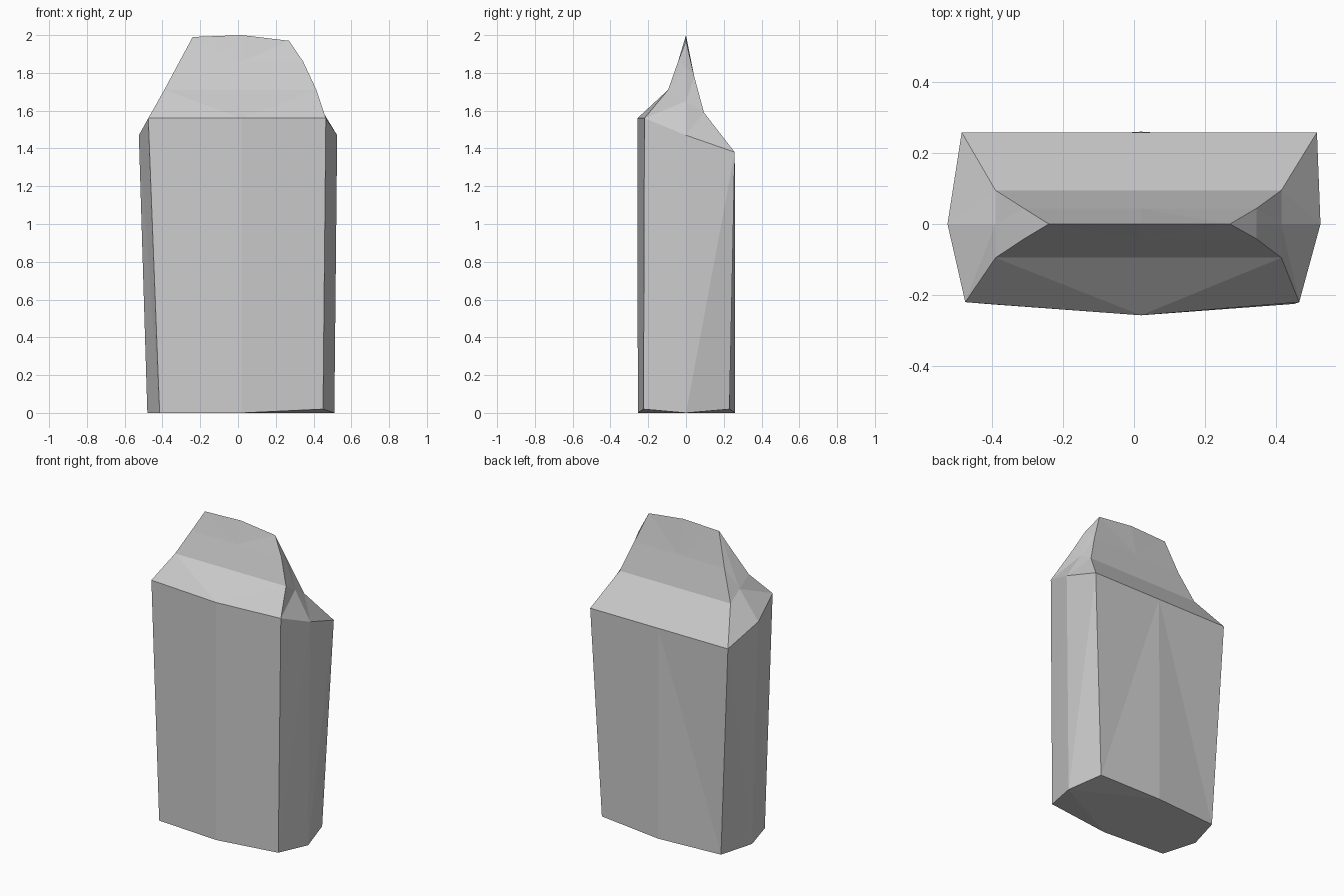
import bpy
import bmesh

cube = bpy.data.objects.get("Cube")
if cube:
    bpy.data.objects.remove(cube, do_unlink=True)


def make_material(name, shade):
    mat = bpy.data.materials.new(name)
    mat.use_nodes = True
    colour = (shade, shade, shade, 1)
    mat.diffuse_color = colour
    mat.node_tree.nodes["Principled BSDF"].inputs["Base Color"].default_value = colour
    return mat


def ring(front_x, side_x, back_x, front_y, back_y, front_z, side_z, back_z, bulge=0):
    """Eight-point cross-section; each x pair is (right, left), each z is per side."""
    fr, fl = front_x
    sr, sl = side_x
    br, bl = back_x
    middle = 0.02
    return [
        (middle, front_y - bulge, front_z[1]),
        (fl, front_y, front_z[2]),
        (sl, 0, side_z),
        (bl, back_y, back_z[2]),
        (middle, back_y + bulge, back_z[1]),
        (br, back_y, back_z[0]),
        (sr, 0, side_z),
        (fr, front_y, front_z[0]),
    ]


def level(z):
    return (z, z, z)


bottom_z = (0, 0, 0.02)
tip_z = (1.99, 2.0, 1.97)
tip_x = (-0.24, 0.27)
neck_x = (-0.39, 0.415)
upper_x = (-0.31, 0.345)

# Stacked sections from the base, over the shoulder, to the thin top edge
sections = [
    ring((-0.415, 0.45), (-0.48, 0.51), (-0.415, 0.45), -0.225, 0.23,
         bottom_z, 0, bottom_z, bulge=0.03),
    ring((-0.475, 0.465), (-0.525, 0.525), (-0.485, 0.515), -0.22, 0.258,
         level(1.56), 1.47, level(1.38)),
    ring(neck_x, neck_x, neck_x, -0.095, 0.095, level(1.71), 1.65, level(1.59)),
    ring(upper_x, upper_x, upper_x, -0.042, 0.044, level(1.86), 1.83, level(1.78)),
    ring(tip_x, tip_x, tip_x, 0, 0, tip_z, 1.98, tip_z),
]
# The front of the shoulder bows out slightly at its middle
x, y, z = sections[1][0]
sections[1][0] = (x, y - 0.037, z)
# All side points of the top edge meet at its two ends
top = sections[-1]
top[2], top[6] = top[1], top[7]

bm = bmesh.new()
rows = [[bm.verts.new(p) for p in points] for points in sections]
for low, high in zip(rows, rows[1:]):
    for i in range(len(low)):
        j = (i + 1) % len(low)
        bm.faces.new((low[i], low[j], high[j], high[i]))
bm.faces.new(reversed(rows[0]))
bmesh.ops.remove_doubles(bm, verts=bm.verts, dist=0.0005)
bmesh.ops.triangulate(bm, faces=bm.faces)
bmesh.ops.recalc_face_normals(bm, faces=bm.faces)

mesh = bpy.data.meshes.new("stone_slab")
bm.to_mesh(mesh)
bm.free()
mesh.materials.append(make_material("light grey", 0.6))
slab = bpy.data.objects.new("stone_slab", mesh)
bpy.context.collection.objects.link(slab)
